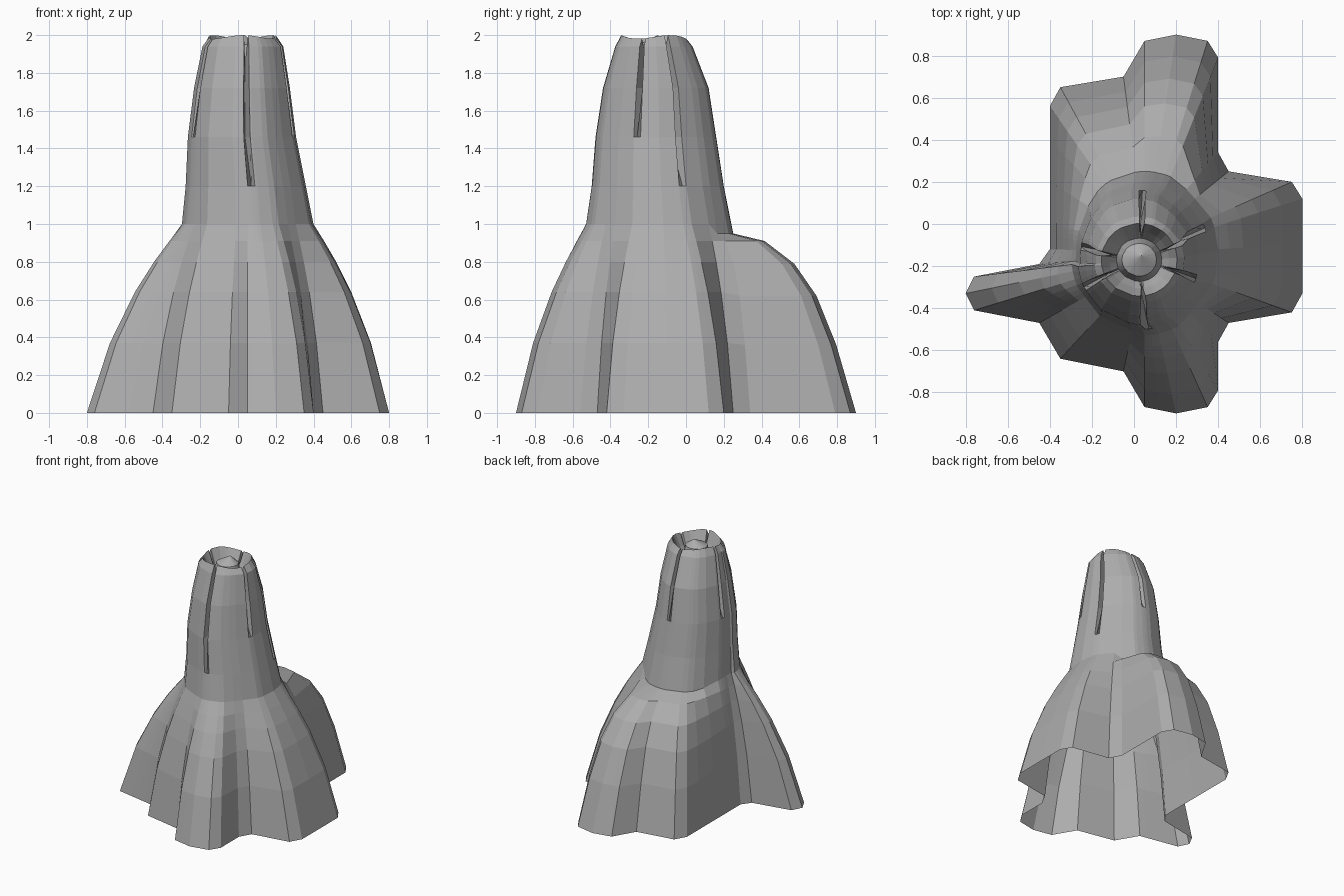
import bpy, bmesh, math
from mathutils import Vector

cube = bpy.data.objects.get("Cube")
if cube:
    bpy.data.objects.remove(cube)

stone = bpy.data.materials.new("grey stone")
stone.use_nodes = True
grey = (0.42, 0.42, 0.42, 1)
stone.diffuse_color = grey
stone.node_tree.nodes["Principled BSDF"].inputs["Base Color"].default_value = grey

# Ground outline of the lobed foot, counter-clockwise
foot = [Vector(p) for p in (
    (.8, -.33), (.8, -.1), (.8, .12), (.75, .2), (.45, .25), (.4, .34), (.4, .79),
    (.35, .87), (.2, .9), (.05, .87), (-.05, .7), (-.35, .65), (-.4, .56), (-.4, .4),
    (-.4, .2), (-.4, 0), (-.4, -.12), (-.45, -.19), (-.76, -.25), (-.8, -.33),
    (-.76, -.41), (-.45, -.47), (-.35, -.64), (-.05, -.7), (.05, -.87), (.2, -.9),
    (.35, -.87), (.4, -.79), (.4, -.56), (.45, -.47), (.75, -.42))]
axis = Vector((.05, -.14))

# Lower flank: (blend towards the neck, height); the back lobe is a fuller dome
slope = [(0, 0), (.24, .37), (.5, .64), (.7, .8), (.86, .91), (1, 1)]
dome = [(0, 0), (.16, .36), (.32, .62), (.5, .79), (.74, .91), (1, .95)]
# Upper shaft: height, centre x and y, half width, half depth
neck = (1.0, .05, -.14, .35, .39)
shaft = [(1.2, .04, -.15, .32, .35), (1.46, .02, -.16, .288, .32),
         (1.72, .02, -.16, .255, .28), (1.94, .025, -.17, .215, .205)]
# Crown: scale of the last shaft ring and height, from rim to the middle lump
crown = [(.84, 1.99), (.66, 1.9), (.5, 1.84), (.38, 1.95)]
# Slits that split the crown into teeth: angle in degrees, height where each starts
slits = [(-84.5, 1.2), (86, 1.46), (22, 1.2), (-18, 1.7), (170, 1.46), (-154, 1.46)]


def foot_point(angle):
    """Outline point in a given direction from the axis."""
    ray = Vector((math.cos(angle), math.sin(angle)))
    for a, b in zip(foot, foot[1:] + foot[:1]):
        a, b = a - axis, b - axis
        ca, cb = ray.cross(a), ray.cross(b)
        if ca <= 1e-6 and cb >= -1e-6 and ray.dot(a + b) > 0 and cb - ca > 1e-6:
            return axis + a.lerp(b, -ca / (cb - ca))
    return axis + ray * .6


def oval(angle, ring, scale=1.0):
    z, cx, cy, rx, ry = ring
    return Vector((cx + rx * scale * math.cos(angle), cy + ry * scale * math.sin(angle)))


# Columns: one per outline corner plus three per slit
columns = [(math.atan2(p.y - axis.y, p.x - axis.x), p, None) for p in foot]
for degrees, start in slits:
    for offset in (-3.4, 0, 3.4):
        angle = math.radians(degrees + offset)
        columns.append((angle, foot_point(angle), start if offset == 0 else None))
columns.sort(key=lambda c: c[0])

bm = bmesh.new()
grid = []
for angle, base, slit in columns:
    ridge = min(1, (base - axis).length / .75) ** .15
    back = max(0, min(1, (base.y + .1) / .4)) if base.x < .41 else 0
    points = []
    for (f, z), (fd, zd) in zip(slope, dome):
        f, z = f + (fd - f) * back, z + (zd - z) * back
        p = base.lerp(oval(angle, neck, ridge), f)
        points.append((p.x, p.y, z))
    for ring in shaft:
        cut = slit is not None and ring[0] > slit + .01
        p = oval(angle, ring, .62 if cut else 1 + (ridge - 1) * .6)
        points.append((p.x, p.y, ring[0] - (.08 if cut and ring is shaft[-1] else 0)))
    for level, (scale, z) in enumerate(crown):
        cut = slit is not None and level < 2
        p = oval(angle, shaft[-1], .56 - .03 * level if cut else scale)
        points.append((p.x, p.y, 1.84 if cut else z + .01 * math.sin(3 * angle) * (level == 0)))
    grid.append([bm.verts.new(p) for p in points])

# Skin between neighbouring columns, closed by the middle lump; open underneath
peak = bm.verts.new((.035, -.15, 2.0))
for left, right in zip(grid, grid[1:] + grid[:1]):
    for k in range(len(left) - 1):
        bm.faces.new((left[k], right[k], right[k + 1], left[k + 1]))
    bm.faces.new((left[-1], right[-1], peak))

mesh = bpy.data.meshes.new("rock_spire")
bm.to_mesh(mesh)
bm.free()
mesh.materials.append(stone)
bpy.context.collection.objects.link(bpy.data.objects.new("rock_spire", mesh))
